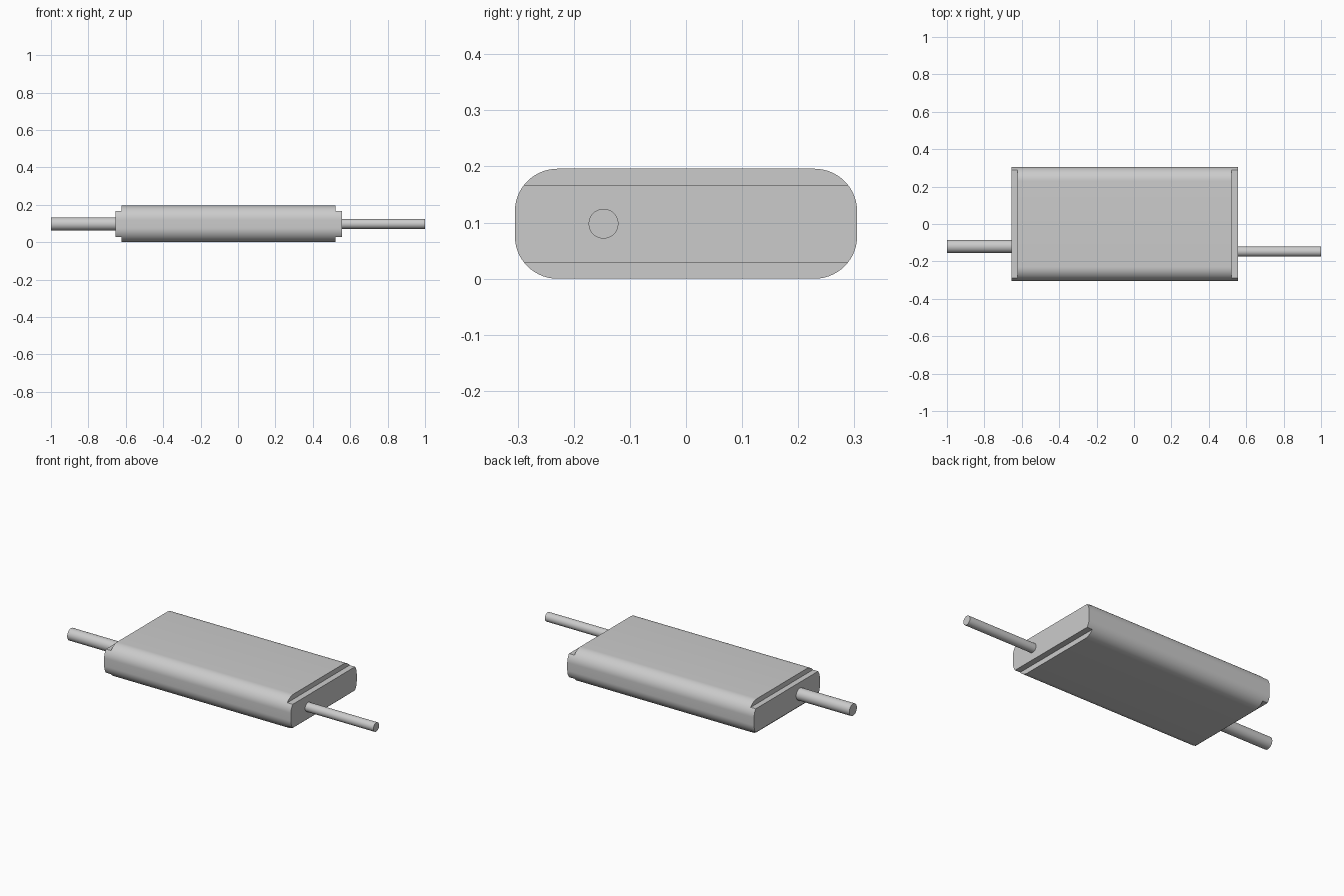
import bpy, bmesh
from math import asin, cos, sin, pi, radians

cube = bpy.data.objects.get("Cube")
if cube:
    bpy.data.objects.remove(cube, do_unlink=True)

# Shared grey finish
GREY = (0.6, 0.6, 0.6, 1)
grey = bpy.data.materials.new("light_grey")
grey.use_nodes = True
grey.diffuse_color = GREY
grey.node_tree.nodes["Principled BSDF"].inputs["Base Color"].default_value = GREY

HALF_W, HEIGHT, RADIUS, STEP = 0.305, 0.196, 0.076, 0.029
MID = HEIGHT / 2


def finish(obj):
    obj.data.materials.append(grey)
    bpy.ops.object.select_all(action='DESELECT')
    obj.select_set(True)
    bpy.context.view_layer.objects.active = obj
    bpy.ops.object.shade_smooth_by_angle(angle=radians(30))


def outline():
    """Rounded rectangle in (y, z), with a point exactly at the step height."""
    split = asin((RADIUS - STEP) / RADIUS)
    n = 8
    angles = [split * i / n for i in range(n)]
    angles += [split + (pi / 2 - split) * i / n for i in range(n + 1)]
    corner = [(HALF_W - RADIUS + RADIUS * cos(a),
               MID - RADIUS + RADIUS * sin(a)) for a in angles]
    top = corner + [(-y, z) for y, z in reversed(corner)]
    return [(y, MID + z) for y, z in top] + [(y, MID - z) for y, z in reversed(top)]


def clipped(points):
    return [(y, min(max(z, STEP), HEIGHT - STEP)) for y, z in points]


# Body: full outline in the middle, stepped down at both ends
full = outline()
thin = clipped(full)
sections = [(-0.655, thin), (-0.622, thin), (-0.622, full),
            (0.522, full), (0.522, thin), (0.557, thin)]
bm = bmesh.new()
rings = [[bm.verts.new((x, y, z)) for y, z in pts] for x, pts in sections]
for a, b in zip(rings, rings[1:]):
    for i in range(len(a)):
        j = (i + 1) % len(a)
        bm.faces.new((a[i], a[j], b[j], b[i]))
bm.faces.new(rings[0])
bm.faces.new(rings[-1])
bmesh.ops.remove_doubles(bm, verts=bm.verts, dist=0.00001)
bmesh.ops.recalc_face_normals(bm, faces=bm.faces)
mesh = bpy.data.meshes.new("body")
bm.to_mesh(mesh)
bm.free()
body = bpy.data.objects.new("body", mesh)
bpy.context.collection.objects.link(body)
finish(body)


# Round rods leaving each end
def rod(name, x0, x1, y, radius):
    bpy.ops.mesh.primitive_cylinder_add(
        vertices=48, radius=radius, depth=x1 - x0,
        location=((x0 + x1) / 2, y, MID), rotation=(0, pi / 2, 0))
    obj = bpy.context.object
    obj.name = name
    finish(obj)


rod("thick_rod_right", -1, -0.64, -0.12, 0.035)
rod("thin_rod_left", 0.54, 1, -0.147, 0.0265)
